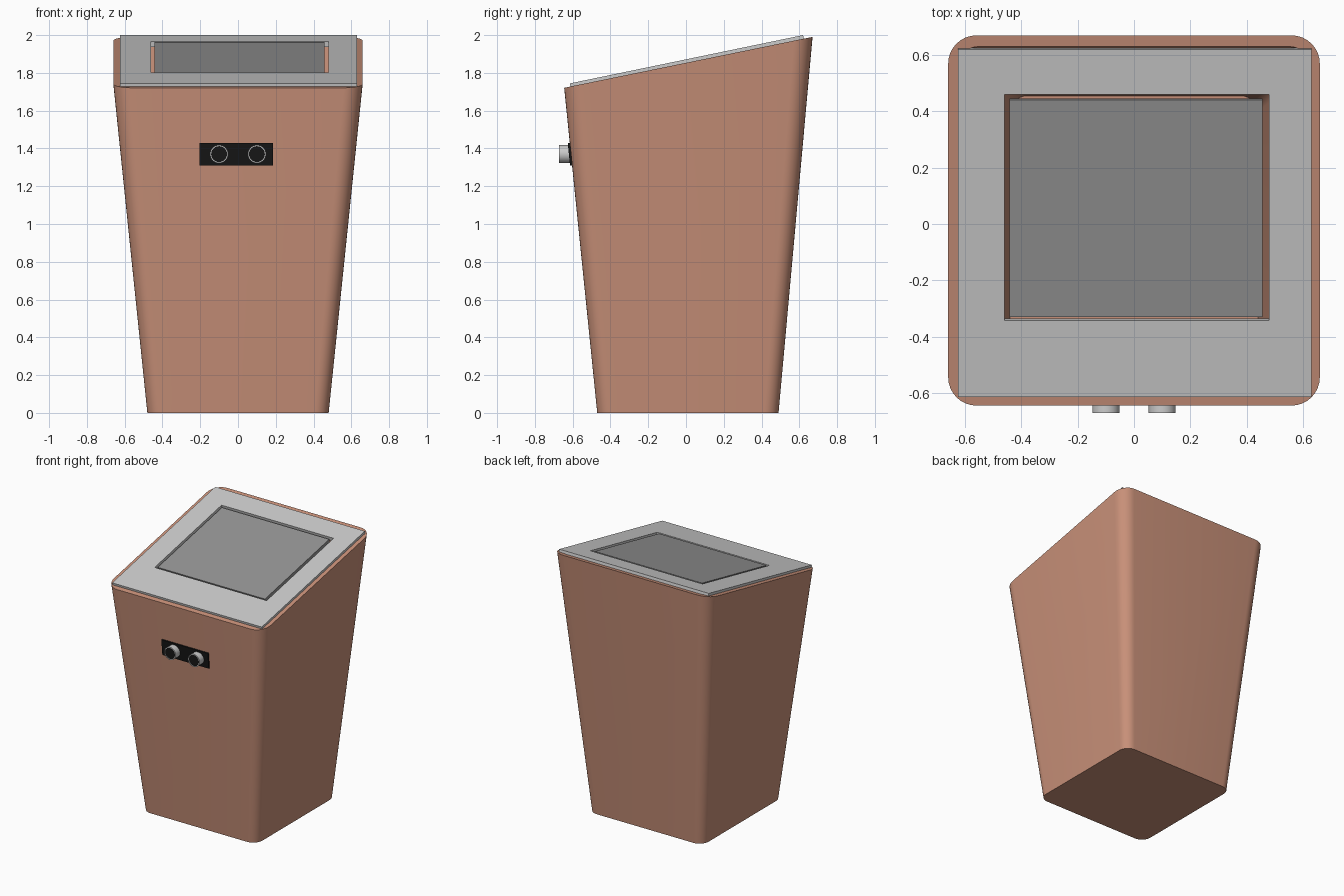
import bpy, bmesh, math
from mathutils import Matrix, Vector

if "Cube" in bpy.data.objects:
    bpy.data.objects.remove(bpy.data.objects["Cube"])


def material(name, rgb):
    m = bpy.data.materials.new(name)
    m.diffuse_color = (*rgb, 1)
    m.use_nodes = True
    m.node_tree.nodes["Principled BSDF"].inputs["Base Color"].default_value = m.diffuse_color
    return m


TERRACOTTA = material("terracotta", (0.58, 0.28, 0.19))
DARK_GREY = material("dark_grey", (0.3, 0.3, 0.3))
BLACK = material("black", (0.008, 0.008, 0.008))
TILT = math.atan(0.207)


def rect(x0, x1, y0, y1, z, r=0.0, seg=8):
    """Rectangle loop with optional round corners; z is a number or a function of y."""
    pts = []
    for i, (cx, cy) in enumerate([(x1 - r, y1 - r), (x0 + r, y1 - r), (x0 + r, y0 + r), (x1 - r, y0 + r)]):
        for k in range(seg + 1 if r else 1):
            a = math.pi / 2 * (i + k / seg)
            x, y = cx + r * math.cos(a), cy + r * math.sin(a)
            pts.append(Vector((x, y, z(y) if callable(z) else z)))
    return pts


def circle(r, z, n=32):
    return [Vector((r * math.cos(2 * math.pi * i / n), r * math.sin(2 * math.pi * i / n), z)) for i in range(n)]


def loft(name, loops, mat=None, matrix=None, ring=False, smooth=False):
    """Skin a row of loops; cap both ends, or join last to first when ring is set."""
    bm = bmesh.new()
    rows = [[bm.verts.new(p) for p in loop] for loop in loops]
    pairs = list(zip(rows, rows[1:])) + ([(rows[-1], rows[0])] if ring else [])
    for a, b in pairs:
        n = len(a)
        for i in range(n):
            bm.faces.new((a[i], a[(i + 1) % n], b[(i + 1) % n], b[i]))
    if not ring:
        bm.faces.new(rows[0])
        bm.faces.new(rows[-1])
    bmesh.ops.recalc_face_normals(bm, faces=bm.faces)
    mesh = bpy.data.meshes.new(name)
    bm.to_mesh(mesh)
    bm.free()
    ob = bpy.data.objects.new(name, mesh)
    bpy.context.collection.objects.link(ob)
    if mat:
        mesh.materials.append(mat)
    if matrix:
        ob.matrix_world = matrix
    if smooth:
        bpy.ops.object.select_all(action='DESELECT')
        ob.select_set(True)
        bpy.context.view_layer.objects.active = ob
        bpy.ops.object.shade_smooth_by_angle(angle=math.radians(30))
    return ob


# Hollow tapered bin body with a slanted rim
def rim(y):
    return 1.72 + (y + 0.65) * 0.205


loft("bin_body", [
    rect(-0.48, 0.48, -0.47, 0.49, 0, 0.075),
    rect(-0.66, 0.66, -0.645, 0.67, rim, 0.1),
    rect(-0.62, 0.62, -0.605, 0.63, rim, 0.065),
    rect(-0.44, 0.44, -0.43, 0.455, 0.04, 0.06),
], TERRACOTTA, smooth=True)

# Lid frame and flap lie in one tilted plane whose local z = 0 is the top surface
c = math.cos(TILT)
lid = Matrix.Translation((0, 0, 2.0 - 0.62 * 0.207)) @ Matrix.Rotation(TILT, 4, 'X')
outer = (-0.625, 0.63, -0.615 / c, 0.62 / c)
inner = (-0.46, 0.48, -0.342 / c, 0.46 / c)
loft("lid_frame", [rect(*outer, -0.03), rect(*outer, 0), rect(*inner, 0), rect(*inner, -0.03)],
     matrix=lid, ring=True)
flap = (-0.443, 0.457, -0.33 / c, 0.44 / c)
loft("lid_flap", [rect(*flap, -0.03), rect(*flap, -0.002)], DARK_GREY, lid)

# Sensor board, leaning with the front wall
lean = math.atan(0.175 / 1.72)
board = Matrix.Translation((-0.01, -0.609, 1.37)) @ Matrix.Rotation(math.pi / 2 + lean, 4, 'X')
loft("sensor_board", [rect(-0.195, 0.195, -0.06, 0.06, -0.01), rect(-0.195, 0.195, -0.06, 0.06, 0.011)],
     BLACK, board)

# Two sensor barrels with dark faces
for side, x in (("left", -0.1), ("right", 0.1)):
    m = Matrix.Translation((x, -0.61, 1.37)) @ Matrix.Rotation(math.pi / 2, 4, 'X')
    loft(f"sensor_barrel_{side}", [circle(0.048, 0), circle(0.048, 0.062), circle(0.042, 0.062), circle(0.042, 0)],
         matrix=m, ring=True, smooth=True)
    loft(f"sensor_face_{side}", [circle(0.042, 0), circle(0.042, 0.058)], BLACK, m, smooth=True)
